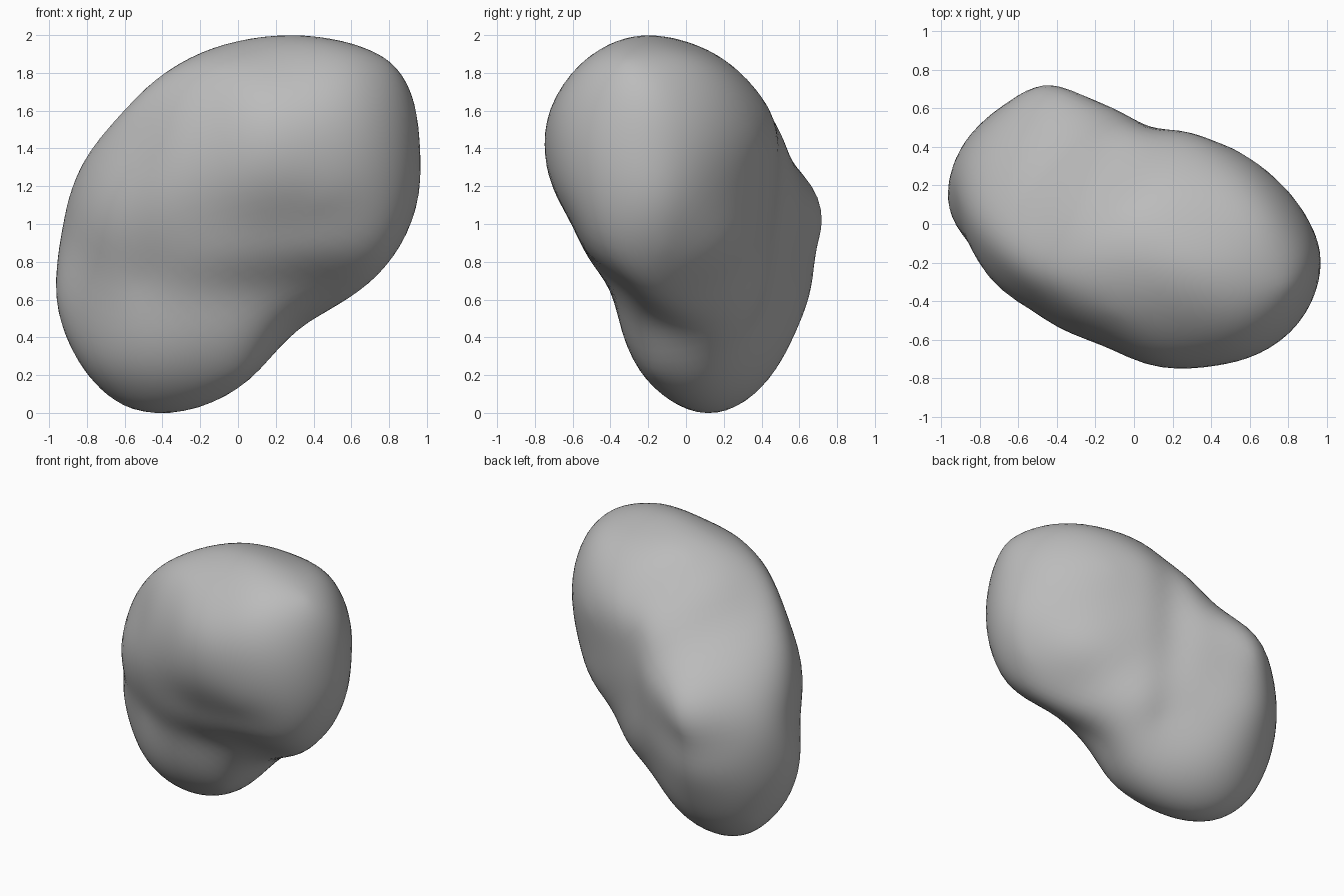
import bpy
import bmesh
import math
from mathutils import Matrix, Vector

cube = bpy.data.objects.get("Cube")
if cube:
    bpy.data.objects.remove(cube, do_unlink=True)

STEPS = 48
TURN = 2 * math.pi

# Outlines of the stone around its middle, each with the turn and tilt it is seen at
FRONT = [(.97, .42), (.95, .69), (.81, .89), (.43, 1), (0, .99), (-.28, .9), (-.64, .58),
         (-.94, 0), (-.97, -.25), (-.95, -.55), (-.78, -.82), (-.5, -1), (-.18, -.96),
         (.07, -.82), (.25, -.61), (.37, -.5), (.63, -.35), (.76, -.24), (.94, .05)]
SIDE = [(.74, .05), (.55, .35), (.41, .69), (.2, .91), (-.18, 1), (-.45, .96),
        (-.71, .67), (-.74, .55), (-.6, 0), (-.48, -.24), (-.39, -.36), (-.35, -.55),
        (-.25, -.8), (-.05, -.95), (.15, -1), (.33, -.93), (.59, -.55), (.68, -.15)]
PLAN = [(.97, -.22), (.9, .02), (.69, .28), (.42, .43), (.07, .49), (-.22, .64),
        (-.42, .75), (-.73, .6), (-.96, .35), (-.97, .1), (-.82, -.15), (-.5, -.44),
        (-.15, -.62), (-.02, -.71), (.4, -.74), (.6, -.7), (.75, -.62), (.9, -.47)]
END = [(.04, .87), (.37, .79), (.61, .64), (.7, .46), (.75, .08), (.73, -.15), (.64, -.35),
       (.38, -.58), (.25, -.6), (.11, -.73), (-.1, -.85), (-.35, -.79), (-.61, -.58),
       (-.73, -.3), (-.76, .05), (-.69, .41), (-.6, .6), (-.38, .77)]
BACK = [(-.39, 1.11), (-.15, 1.11), (.12, 1), (.42, .83), (.58, .63), (.68, .35), (.75, -.31),
        (.73, -.74), (.54, -1.02), (.34, -1.11), (.21, -1.09), (.02, -.99), (-.24, -.64),
        (-.47, -.26), (-.62, -.07), (-.7, .18), (-.76, .45), (-.69, .89), (-.54, 1.04)]
UNDER = [(-.66, .95), (-.48, .98), (-.26, .95), (.22, .72), (.5, .46), (.86, .18), (.94, -.08),
         (.95, -.35), (.8, -.82), (.68, -.95), (.45, -1.02), (.23, -.97), (0, -.86),
         (-.28, -.54), (-.41, -.41), (-.56, -.3), (-.87, -.12), (-.99, .45), (-.88, .83)]


def sample(table, angle):
    """Read a circular table with linear blending."""
    place = (angle / TURN) % 1 * len(table)
    low = int(place)
    blend = place - low
    return table[low % len(table)] * (1 - blend) + table[(low + 1) % len(table)] * blend


def radius_table(outline):
    """Turn an outline into evenly spaced radii around its centre."""
    polar = sorted((math.atan2(v, u) % TURN, math.hypot(u, v)) for u, v in outline)
    last, first = polar[-1], polar[0]
    polar = [(last[0] - TURN, last[1])] + polar + [(first[0] + TURN, first[1])]
    table = []
    count = STEPS * 3
    for i in range(count):
        angle = TURN * i / count
        for (a, r), (b, s) in zip(polar, polar[1:]):
            if a <= angle <= b:
                table.append(r + (s - r) * (angle - a) / max(b - a, 1e-6))
                break
    return table


def aim(turn, tilt, outline):
    """Right and up directions for an outline, with its radii."""
    a, e = math.radians(turn), math.radians(tilt)
    right = Vector((math.cos(a), math.sin(a), 0))
    up = Vector((-math.sin(e) * math.sin(a), math.sin(e) * math.cos(a), math.cos(e)))
    return right, up, radius_table(outline)


def fit_outline(verts, right, up, radii):
    """Push the rim to the outline, fading towards the middle."""
    reach = [0.0] * STEPS
    spots = []
    for vert in verts:
        u, v = vert.co.dot(right), vert.co.dot(up)
        angle = math.atan2(v, u)
        ratio = math.hypot(u, v) / sample(radii, angle)
        spots.append((u, v, angle, ratio))
        slot = round(angle / TURN * STEPS) % STEPS
        reach[slot] = max(reach[slot], ratio)
    reach = [(reach[i - 1] + 2 * reach[i] + reach[(i + 1) % STEPS]) / 4 for i in range(STEPS)]
    for vert, (u, v, angle, ratio) in zip(verts, spots):
        rim = max(sample(reach, angle), 0.1)
        weight = min(ratio / rim, 1) ** 4
        vert.co += (right * u + up * v) * (1 / rim - 1) * weight * 0.6


def relax(verts, rings, factor):
    """Move every vertex towards (or away from) the mean of its neighbours."""
    means = [sum((n.co for n in ring), Vector()) / len(ring) for ring in rings]
    for vert, mean in zip(verts, means):
        vert.co = vert.co.lerp(mean, factor)


# Stone body: a leaning egg, thinner from front to back
bm = bmesh.new()
bmesh.ops.create_icosphere(bm, subdivisions=5, radius=1)
along = Vector((.655, -.28, .7)).normalized()
across = Vector((.39, .92, 0)).normalized()
over = along.cross(across).normalized()
lean = Matrix((across * .67, over * .8, along * 1.18)).transposed()
bm.transform(lean.to_4x4())
verts = list(bm.verts)
rings = [[edge.other_vert(vert) for edge in vert.link_edges] for vert in verts]

# Kidney bend, with a shallow valley between the two lobes
crown = Vector((-.64, .27, .71))
valley = Vector((.97, 0, .2))
for vert in verts:
    bend = math.exp(-(vert.co.dot(along) / .5) ** 2)
    pinch = math.exp(-((vert.co.dot(valley) - .08) / .35) ** 2)
    vert.co -= across * vert.co.dot(across) * .08 * pinch
    vert.co += crown * .12 * bend

# Settle the body into its outlines
views = [aim(0, 0, FRONT), aim(90, 0, SIDE), aim(0, 90, PLAN),
         aim(35, 25, END), aim(215, 25, BACK), aim(145, -25, UNDER)]
for step in range(18):
    for right, up, radii in views:
        fit_outline(verts, right, up, radii)
    for factor in (.5, .5, .5, -.5):
        relax(verts, rings, factor)

# Stand the stone on the ground
floor = min(vert.co.z for vert in verts)
bm.transform(Matrix.Translation((0, 0, -floor)))
bmesh.ops.recalc_face_normals(bm, faces=bm.faces)
for face in bm.faces:
    face.smooth = True
mesh = bpy.data.meshes.new("stone")
bm.to_mesh(mesh)
bm.free()
stone = bpy.data.objects.new("stone", mesh)
bpy.context.collection.objects.link(stone)

# Plain grey surface
grey = bpy.data.materials.new("stone grey")
grey.use_nodes = True
colour = (.5, .5, .5, 1)
grey.diffuse_color = colour
grey.node_tree.nodes["Principled BSDF"].inputs["Base Color"].default_value = colour
mesh.materials.append(grey)
